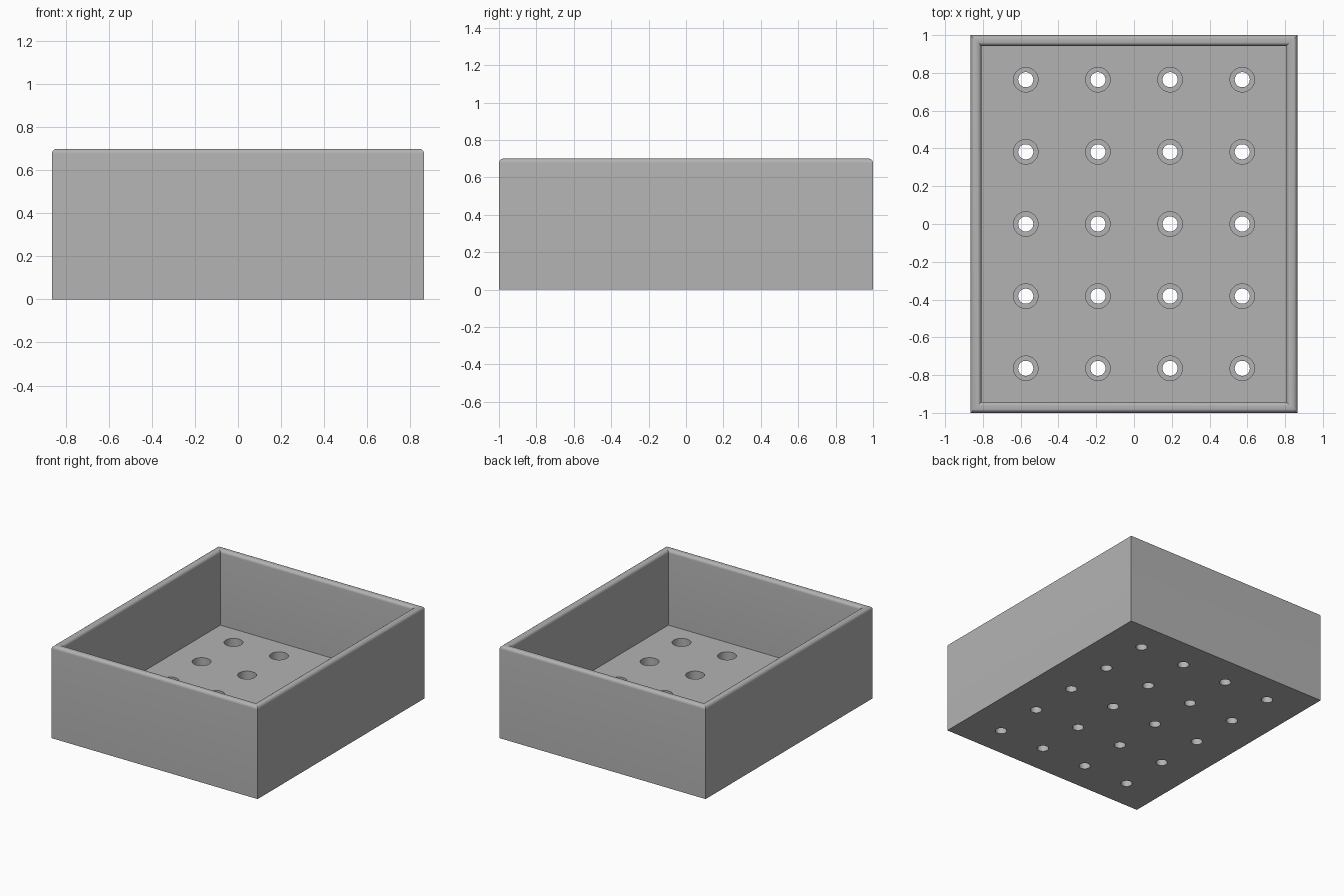
import bpy, bmesh, math
from mathutils import Matrix, Vector

if "Cube" in bpy.data.objects:
    bpy.data.objects.remove(bpy.data.objects["Cube"])

HALF_X, HALF_Y, HEIGHT = 0.865, 1.0, 0.70
WALL, FLOOR, ROUND = 0.057, 0.13, 0.024
PITCH, SEAT_Z = 0.382, 0.065
HOLE_R, SEAT_R = 0.04, 0.065

grey = bpy.data.materials.new("plain grey")
grey.use_nodes = True
colour = (0.45, 0.45, 0.45, 1)
grey.diffuse_color = colour
grey.node_tree.nodes["Principled BSDF"].inputs["Base Color"].default_value = colour


def make_object(name, bm):
    bmesh.ops.recalc_face_normals(bm, faces=bm.faces)
    mesh = bpy.data.meshes.new(name)
    bm.to_mesh(mesh)
    bm.free()
    mesh.materials.append(grey)
    obj = bpy.data.objects.new(name, mesh)
    bpy.context.collection.objects.link(obj)
    return obj


# Open tray: a block whose top is inset and pushed down to the floor
bm = bmesh.new()
bmesh.ops.create_cube(bm, size=1, matrix=Matrix.Translation((0, 0, HEIGHT / 2))
                      @ Matrix.Diagonal((2 * HALF_X, 2 * HALF_Y, HEIGHT, 1)))
top = max(bm.faces, key=lambda f: f.calc_center_median().z)
bmesh.ops.inset_region(bm, faces=[top], thickness=WALL, use_even_offset=True)
pushed = bmesh.ops.extrude_discrete_faces(bm, faces=[top])["faces"][0]
bmesh.ops.translate(bm, verts=pushed.verts, vec=Vector((0, 0, FLOOR - HEIGHT)))

# Rounded inner and outer rim edges
rim = [e for e in bm.edges
       if all(v.co.z > HEIGHT - 0.001 for v in e.verts)
       and abs((e.verts[0].co - e.verts[1].co).normalized().x) in (0.0, 1.0)]
bmesh.ops.bevel(bm, geom=rim, offset=ROUND, offset_type='OFFSET',
                segments=6, profile=0.5, affect='EDGES')
tray = make_object("tray", bm)

# Stepped drain holes: a narrow bore below a wide seat
bm = bmesh.new()
for column in range(4):
    for row in range(5):
        x, y = (column - 1.5) * PITCH, (row - 2) * PITCH
        rings = []
        for radius, z in ((HOLE_R, -0.1), (HOLE_R, SEAT_Z),
                          (SEAT_R, SEAT_Z), (SEAT_R, FLOOR + 0.1)):
            rings.append([bm.verts.new((x + radius * math.cos(a), y + radius * math.sin(a), z))
                          for a in (math.tau * i / 40 for i in range(40))])
        bm.faces.new(rings[0])
        bm.faces.new(rings[-1])
        for low, high in zip(rings, rings[1:]):
            for i in range(40):
                j = (i + 1) % 40
                bm.faces.new((low[i], low[j], high[j], high[i]))
cutter = make_object("hole_cutter", bm)
cutter.hide_render = True

holes = tray.modifiers.new("drain holes", 'BOOLEAN')
holes.operation = 'DIFFERENCE'
holes.solver = 'EXACT'
holes.object = cutter

bpy.ops.object.select_all(action='DESELECT')
tray.select_set(True)
bpy.context.view_layer.objects.active = tray
bpy.ops.object.modifier_apply(modifier=holes.name)
bpy.data.objects.remove(cutter)
bpy.ops.object.shade_smooth_by_angle(angle=math.radians(30))
